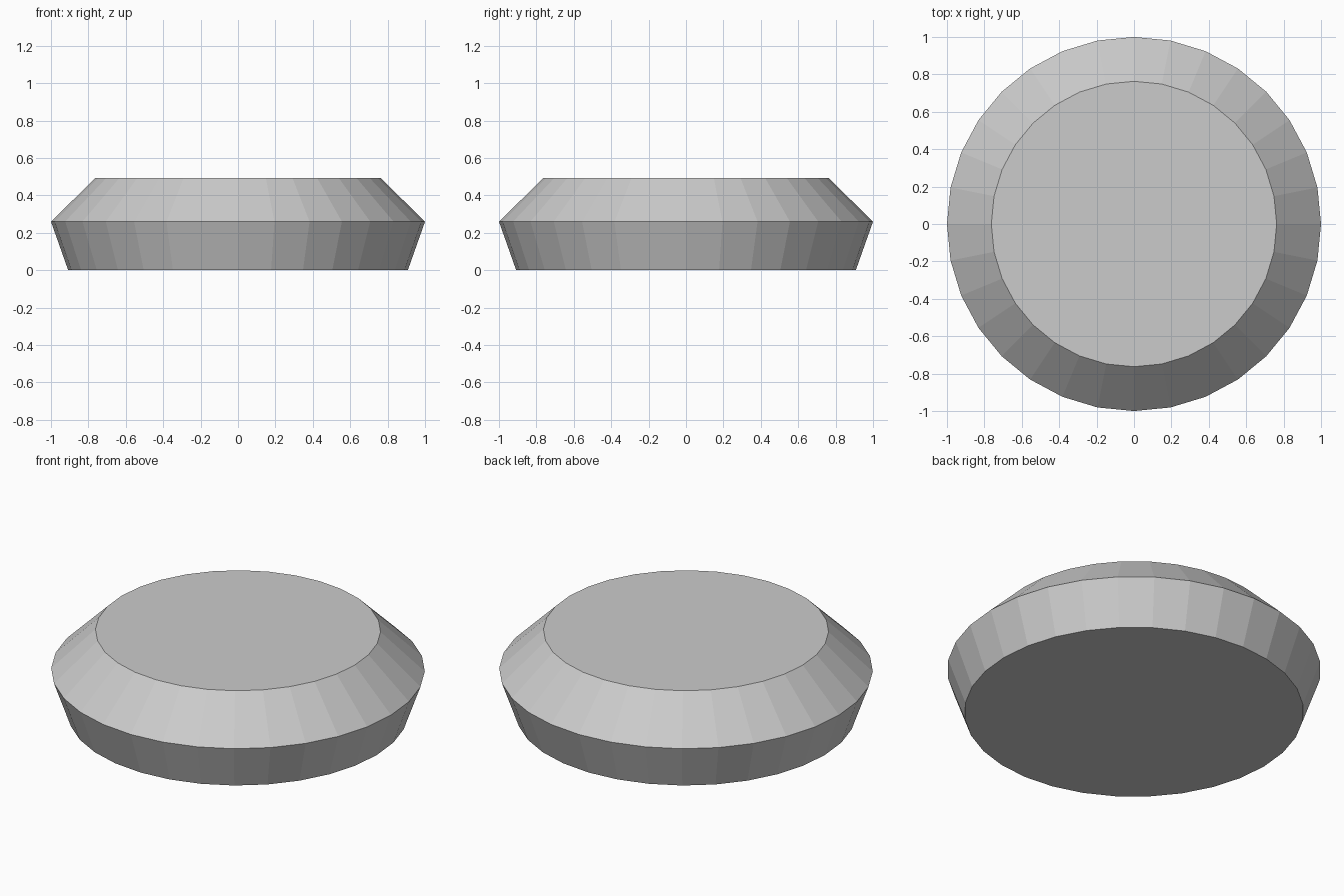
import bpy, bmesh
from math import cos, sin, tau

if "Cube" in bpy.data.objects:
    bpy.data.objects.remove(bpy.data.objects["Cube"])

SIDES = 32
PROFILE = [(0.908, 0.0), (1.0, 0.26), (0.763, 0.492)]  # radius, height

# Disc body: rings stacked along the profile, capped top and bottom
bm = bmesh.new()
rings = [[bm.verts.new((r * cos(tau * i / SIDES), r * sin(tau * i / SIDES), z))
          for i in range(SIDES)] for r, z in PROFILE]
for low, high in zip(rings, rings[1:]):
    for i in range(SIDES):
        j = (i + 1) % SIDES
        bm.faces.new((low[i], low[j], high[j], high[i]))
bm.faces.new(rings[0][::-1])
bm.faces.new(rings[-1])

mesh = bpy.data.meshes.new("bevelled_disc")
bm.to_mesh(mesh)
bm.free()
bpy.context.collection.objects.link(bpy.data.objects.new("bevelled_disc", mesh))
